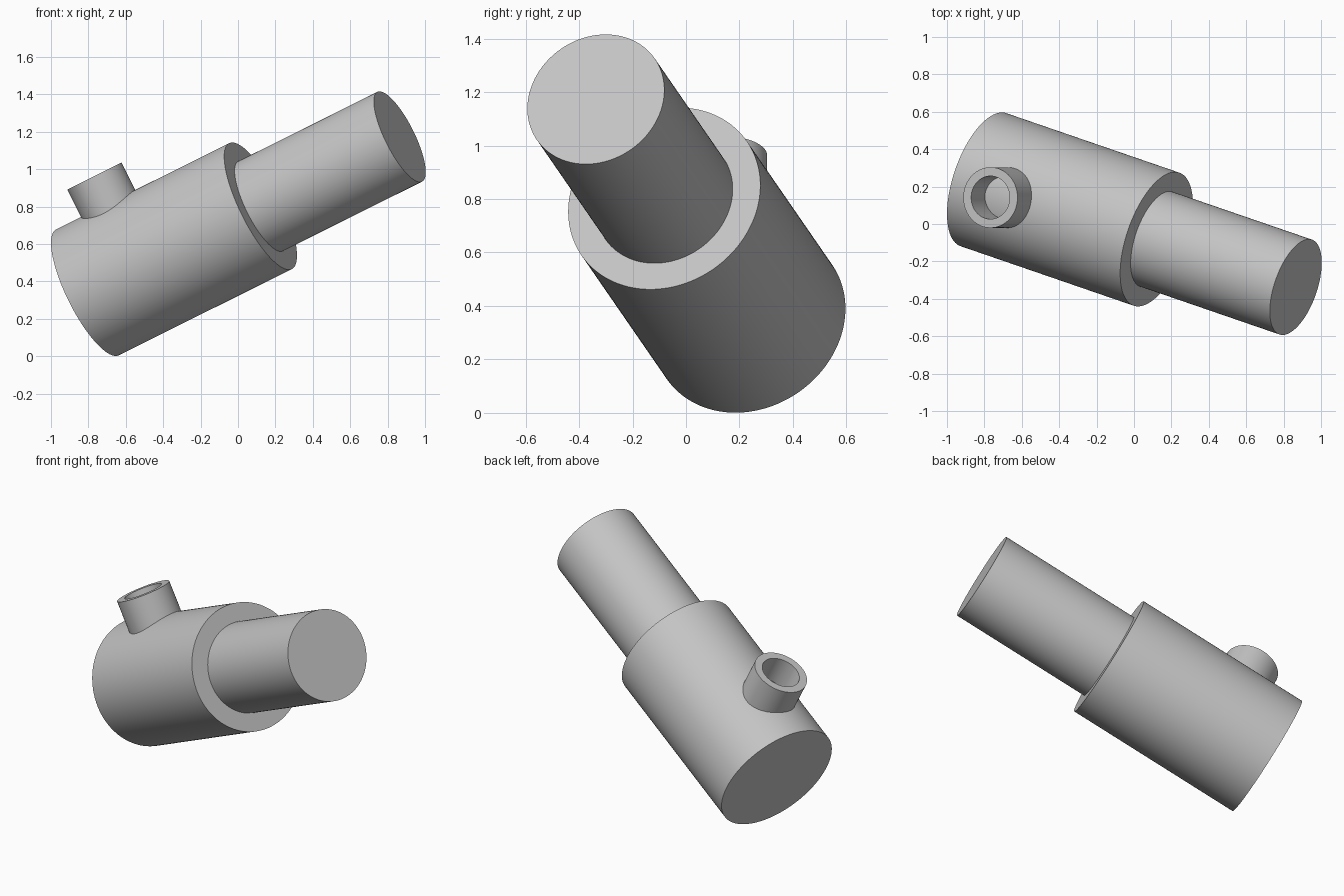
import bpy
import bmesh
from math import tau, radians
from mathutils import Vector

cube = bpy.data.objects.get("Cube")
if cube:
    bpy.data.objects.remove(cube, do_unlink=True)

# One plain grey
grey = bpy.data.materials.new("plain grey")
grey.use_nodes = True
COLOUR = (0.55, 0.55, 0.55, 1.0)
grey.diffuse_color = COLOUR
grey.node_tree.nodes["Principled BSDF"].inputs["Base Color"].default_value = COLOUR


def lathe(name, profile, origin, axis, steps):
    """Spin a (radius, height) profile, then stand it at origin along axis."""
    bm = bmesh.new()
    verts = [bm.verts.new((r, 0, h)) for r, h in profile]
    edges = [bm.edges.new(pair) for pair in zip(verts, verts[1:])]
    bmesh.ops.spin(bm, geom=verts + edges, cent=(0, 0, 0), axis=(0, 0, 1),
                   angle=tau, steps=steps)
    bmesh.ops.remove_doubles(bm, verts=bm.verts, dist=0.0001)
    bmesh.ops.recalc_face_normals(bm, faces=bm.faces)
    mesh = bpy.data.meshes.new(name)
    bm.to_mesh(mesh)
    bm.free()
    mesh.materials.append(grey)
    obj = bpy.data.objects.new(name, mesh)
    obj.location = origin
    obj.rotation_euler = axis.to_track_quat("Z", "Y").to_euler()
    bpy.context.collection.objects.link(obj)
    bpy.ops.object.select_all(action="DESELECT")
    obj.select_set(True)
    bpy.context.view_layer.objects.active = obj
    bpy.ops.object.shade_smooth_by_angle(angle=radians(30))
    return obj


# Shared layout: tilted main axis and the port axis square to it
base = Vector((-0.805, 0.237, 0.341))
main_axis = Vector((0.855, -0.294, 0.426)).normalized()
port_axis = main_axis.cross(Vector((0, 1, 0))).normalized()

# Thick barrel stepping down to a thinner solid rod
BARREL_R, ROD_R = 0.376, 0.268
BARREL_END, ROD_END = 1.082, 1.952
lathe("stepped_barrel_and_rod",
      [(0, 0), (BARREL_R, 0), (BARREL_R, BARREL_END),
       (ROD_R, BARREL_END), (ROD_R, ROD_END), (0, ROD_END)],
      base, main_axis, 128)

# Short hollow port on the barrel, its root sunk just below the surface
PORT_R, BORE_R, ROOT, TIP = 0.162, 0.115, 0.335, 0.54
lathe("hollow_port",
      [(PORT_R, ROOT), (PORT_R, TIP), (BORE_R, TIP), (BORE_R, ROOT)],
      base + main_axis * 0.325, port_axis, 96)
